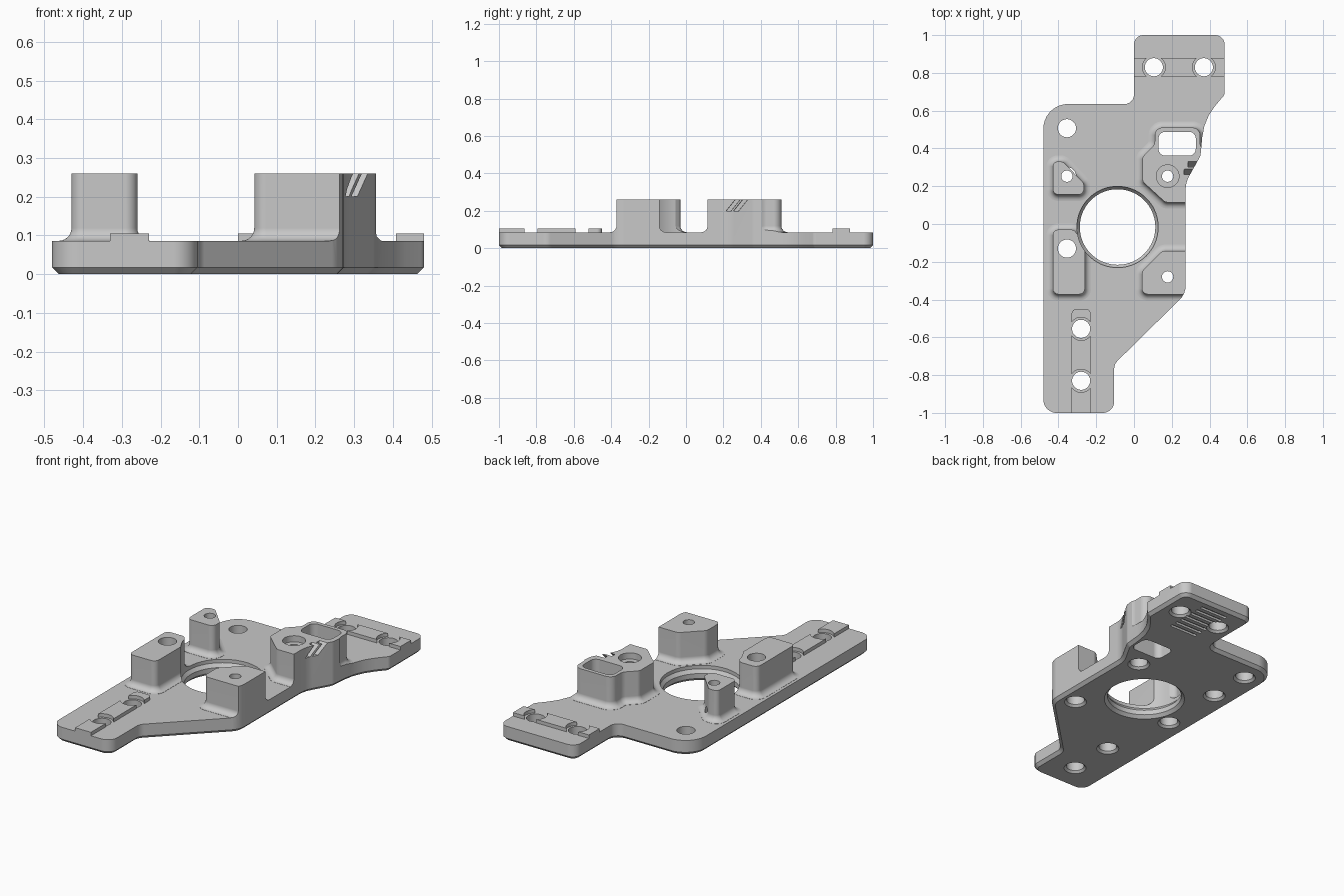
import bpy, bmesh, math
from mathutils import Vector

cube = bpy.data.objects.get("Cube")
if cube:
    bpy.data.objects.remove(cube, do_unlink=True)

TOP, BOSS, STRIP = 0.085, 0.26, 0.105
GREY = (0.58, 0.58, 0.58, 1)

grey = bpy.data.materials.new("plain_grey")
grey.use_nodes = True
grey.diffuse_color = GREY
grey.node_tree.nodes["Principled BSDF"].inputs["Base Color"].default_value = GREY


def rounded(corners):
    """Outline with an arc at each (x, y, radius) corner, counter-clockwise."""
    out, n = [], len(corners)
    for i, (x, y, r) in enumerate(corners):
        p = Vector((x, y))
        u = (Vector(corners[i - 1][:2]) - p).normalized()
        v = (Vector(corners[(i + 1) % n][:2]) - p).normalized()
        half = u.angle(v) / 2
        centre = p + (u + v).normalized() * (r / math.sin(half))
        start = p + u * (r / math.tan(half)) - centre
        end = p + v * (r / math.tan(half)) - centre
        steps = max(2, round((math.pi - 2 * half) / 0.2))
        for k in range(steps + 1):
            out.append(centre + start.lerp(end, k / steps).normalized() * r)
    return out


def circle(x, y, r, n=40):
    return [Vector((x + r * math.cos(math.tau * k / n), y + r * math.sin(math.tau * k / n)))
            for k in range(n)]


def offset(pts, d):
    """Move an outline outwards by d."""
    out = []
    for i, p in enumerate(pts):
        a = (p - pts[i - 1]).normalized()
        b = (pts[(i + 1) % len(pts)] - p).normalized()
        na, nb = Vector((a.y, -a.x)), Vector((b.y, -b.x))
        out.append(p + (na + nb) * (d / (1 + na.dot(nb))))
    return out


def loft(name, pts, rings):
    """Closed solid through (offset, z) copies of an outline, bottom to top."""
    bm = bmesh.new()
    loops = [[bm.verts.new((p.x, p.y, z)) for p in offset(pts, d)] for d, z in rings]
    for lo, hi in zip(loops, loops[1:]):
        for i in range(len(lo)):
            bm.faces.new((lo[i - 1], lo[i], hi[i], hi[i - 1]))
    bm.faces.new(loops[0][::-1])
    bm.faces.new(loops[-1])
    mesh = bpy.data.meshes.new(name)
    bm.to_mesh(mesh)
    bm.free()
    mesh.materials.append(grey)
    obj = bpy.data.objects.new(name, mesh)
    bpy.context.collection.objects.link(obj)
    return obj


def rect(x0, x1, y0, y1, r=0.005):
    return rounded([(x0, y0, r), (x1, y0, r), (x1, y1, r), (x0, y1, r)])


def combine(target, tool, operation):
    mod = target.modifiers.new("cut", "BOOLEAN")
    mod.operation, mod.solver, mod.object = operation, "MANIFOLD", tool
    bpy.context.view_layer.objects.active = target
    bpy.ops.object.modifier_apply(modifier=mod.name)
    bpy.data.objects.remove(tool, do_unlink=True)


# Slab that the outline later trims
plate = loft("mounting_plate", rect(-0.8, 0.8, -1.3, 1.3), [(0, -0.1), (0, TOP)])

# Standing bosses with a filleted foot
bosses = {
    "corner_boss": [(-0.43, 0.155, 0.03), (-0.265, 0.155, 0.03), (-0.265, 0.215, 0.03),
                    (-0.375, 0.33, 0.03), (-0.43, 0.33, 0.025)],
    "long_boss": [(-0.43, -0.372, 0.03), (-0.26, -0.372, 0.03), (-0.26, -0.1, 0.03),
                  (-0.32, -0.03, 0.03), (-0.43, -0.03, 0.03)],
    "edge_boss": [(0.042, -0.372, 0.03), (0.4, -0.372, 0.03), (0.4, -0.142, 0.03),
                  (0.15, -0.142, 0.04), (0.042, -0.25, 0.04)],
    "pocket_boss": [(0.045, 0.225, 0.03), (0.165, 0.115, 0.03), (0.5, 0.115, 0.03),
                    (0.5, 0.38, 0.02), (0.35, 0.38, 0.05), (0.35, 0.51, 0.04),
                    (0.11, 0.51, 0.04), (0.11, 0.42, 0.045), (0.045, 0.355, 0.03)],
}
F = 0.033
foot = [(F, 0.04)] + [(F - F * math.sin(t), TOP + 0.001 + F - F * math.cos(t))
                      for t in (math.pi / 2 * k / 6 for k in range(7))]
for name, corners in bosses.items():
    combine(plate, loft(name, rounded(corners), foot + [(0, BOSS)]), "UNION")

# Raised strips, interrupted around their screw holes
strip_holes = [(-0.28, -0.83), (-0.28, -0.555), (0.105, 0.83), (0.37, 0.83)]
strips = {"front_strip": (rect(-0.33, -0.23, -1.2, -0.45, 0.025), strip_holes[:2]),
          "back_strip": (rect(-0.1, 0.6, 0.782, 0.878), strip_holes[2:])}
for name, (pts, holes) in strips.items():
    strip = loft(name, pts, [(0, 0.05), (0, STRIP)])
    for x, y in holes:
        combine(strip, loft("relief", circle(x, y, 0.061), [(0, 0), (0, 0.2)]), "DIFFERENCE")
    combine(plate, strip, "UNION")

# Outer outline with a chamfered lower edge trims everything
outline = rounded([(-0.48, -1, 0.07), (-0.105, -1, 0.06), (-0.105, -0.742, 0.06), (0.273, -0.37, 0.1),
                   (0.273, 0.22, 0.15), (0.352, 0.36, 0.05), (0.37, 0.555, 0.3), (0.48, 0.685, 0.03),
                   (0.48, 1, 0.05), (0, 1, 0.05), (0, 0.635, 0.05), (-0.48, 0.635, 0.13)])
combine(plate, loft("outline", outline, [(-0.017, 0), (0, 0.017), (0, 0.5)]), "INTERSECT")

# Large centre opening with tapered rims
combine(plate, loft("centre_opening", circle(-0.087, -0.016, 0.2, 72),
                    [(0.027, -0.01), (0.0, 0.017), (0, 0.045), (0.015, 0.065), (0.015, 0.4)]), "DIFFERENCE")

# Screw holes: plain ones, and ones that narrow inside the boss
R, SMALL = 0.048, -0.018
flare = [(0.022, -0.01), (0, 0.012)]
for x, y in strip_holes + [(-0.355, 0.507), (-0.355, -0.13)]:
    combine(plate, loft("hole", circle(x, y, R), flare + [(0, 0.4)]), "DIFFERENCE")
for x, y in [(-0.355, 0.253), (0.178, -0.28)]:
    combine(plate, loft("step_hole", circle(x, y, R),
                        flare + [(0, 0.12), (SMALL, 0.12), (SMALL, 0.4)]), "DIFFERENCE")
combine(plate, loft("counterbore", circle(0.178, 0.253, R), flare + [
    (0, 0.12), (SMALL, 0.12), (SMALL, 0.225), (0.012, 0.225), (0.012, 0.4)]), "DIFFERENCE")

# Rectangular pocket
combine(plate, loft("pocket", rect(0.13, 0.327, 0.362, 0.488, 0.035), [(0, -0.1), (0, 0.4)]), "DIFFERENCE")

# Two slanted slots in the pocket boss's outer wall
for x, y in [(0.265, 0.215), (0.285, 0.255)]:
    slot = loft("slot", rect(x, 0.5, y, y + 0.027, 0.002), [(0, 0.2), (0, 0.3)])
    for v in slot.data.vertices:
        v.co.y += (v.co.z - 0.2) * 0.8
    combine(plate, slot, "DIFFERENCE")

# Ribbed underside of the back tab
for k in range(7):
    y = 0.68 + 0.042 * k
    combine(plate, loft("groove", rect(0.14, 0.315, y, y + 0.018), [(0, -0.1), (0, 0.012)]), "DIFFERENCE")

# Smooth arcs, crisp edges
bpy.ops.object.select_all(action="DESELECT")
plate.select_set(True)
bpy.context.view_layer.objects.active = plate
bpy.ops.object.shade_smooth_by_angle(angle=math.radians(25))
weighted = plate.modifiers.new("weighted_normals", "WEIGHTED_NORMAL")
weighted.keep_sharp = True
